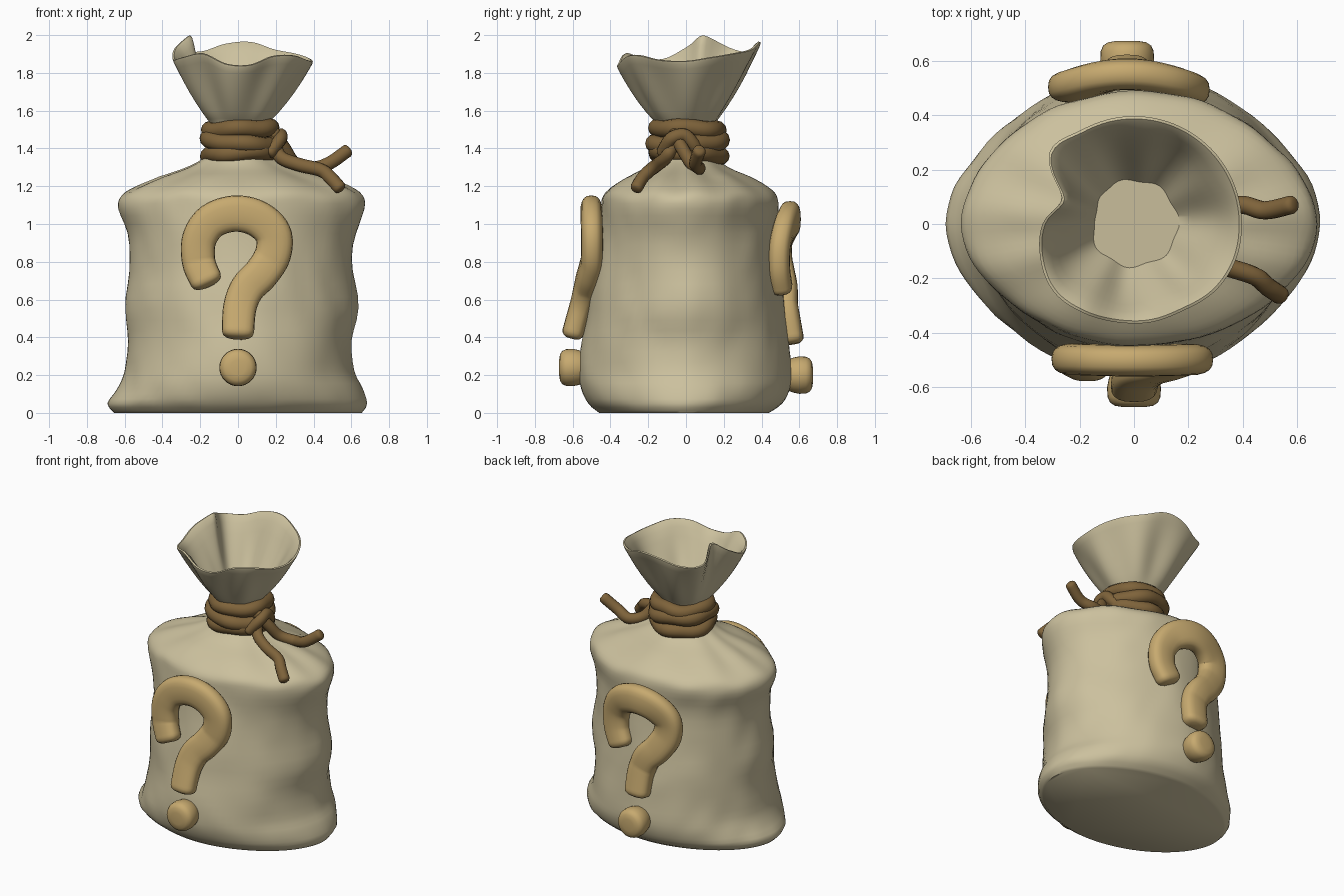
import bpy, bmesh, math
from mathutils import Vector, noise

if "Cube" in bpy.data.objects:
    bpy.data.objects.remove(bpy.data.objects["Cube"])


def material(name, col):
    m = bpy.data.materials.new(name)
    m.diffuse_color = (*col, 1)
    m.use_nodes = True
    m.node_tree.nodes["Principled BSDF"].inputs["Base Color"].default_value = m.diffuse_color
    return m


CLOTH = material("pale_canvas", (0.60, 0.53, 0.34))
ROPE = material("brown_rope", (0.21, 0.125, 0.043))
FELT = material("golden_felt", (0.57, 0.40, 0.16))


def loft(name, rings, mat, closed=False, angle=50):
    """Skin a list of equal-length rings; cap the ends unless closed."""
    bm = bmesh.new()
    vs = [[bm.verts.new(p) for p in r] for r in rings]
    n = len(vs[0])
    pairs = list(zip(vs, vs[1:])) + ([(vs[-1], vs[0])] if closed else [])
    for a, b in pairs:
        for i in range(n):
            j = (i + 1) % n
            bm.faces.new((a[i], a[j], b[j], b[i]))
    if not closed:
        bm.faces.new(vs[0])
        bm.faces.new(vs[-1])
    bmesh.ops.recalc_face_normals(bm, faces=bm.faces)
    me = bpy.data.meshes.new(name)
    bm.to_mesh(me)
    bm.free()
    me.materials.append(mat)
    ob = bpy.data.objects.new(name, me)
    bpy.context.collection.objects.link(ob)
    bpy.ops.object.select_all(action='DESELECT')
    ob.select_set(True)
    bpy.context.view_layer.objects.active = ob
    bpy.ops.object.shade_smooth_by_angle(angle=math.radians(angle))
    return ob


def spline(pts, steps=6, closed=False):
    """Catmull-Rom curve through points of any dimension."""
    n = len(pts)
    get = (lambda i: pts[i % n]) if closed else (lambda i: pts[max(0, min(n - 1, i))])
    out = []
    for i in range(n if closed else n - 1):
        for k in range(steps):
            t = k / steps
            out.append(tuple(0.5 * (2 * b + (c - a) * t + (2 * a - 5 * b + 4 * c - d) * t * t
                                    + (3 * b - a - 3 * c + d) * t ** 3)
                             for a, b, c, d in zip(get(i - 1), get(i), get(i + 1), get(i + 2))))
    return out if closed else out + [tuple(pts[-1])]


def sweep(name, pts, w, d, mat, side, closed=False, power=1.0, m=16):
    """Rounded section swept along pts; 'side' is the depth direction."""
    pts = [Vector(p) for p in pts]
    n = len(pts)
    rings = []

    def ring(i, s, shift):
        a, b = (pts[i - 1], pts[(i + 1) % n]) if closed else (pts[max(i - 1, 0)], pts[min(i + 1, n - 1)])
        t = (b - a).normalized()
        u = t.cross(side).normalized()
        v = u.cross(t)
        sg = lambda x: math.copysign(abs(x) ** power, x)
        c = pts[i] + t * shift
        wi = w(i / (n - 1)) if callable(w) else w
        return [c + u * wi * s * sg(math.cos(k * math.tau / m)) + v * d * s * sg(math.sin(k * math.tau / m))
                for k in range(m)]

    ends = [(1, 0), (0.93, 0.3), (0.75, 0.5), (0.5, 0.62)]
    if not closed:
        rings += [ring(0, s, -k * d) for s, k in ends[:0:-1]]
    rings += [ring(i, 1, 0) for i in range(n)]
    if not closed:
        rings += [ring(n - 1, s, k * d) for s, k in ends[1:]]
    return loft(name, rings, mat, closed)


# --- sack: body profile, gathered neck, flared wavy mouth, inner lining ---
N = 90
# z, left x, right x, front y, back y
BODY = [(0.0, .655, .655, .46, .44), (.05, .69, .685, .52, .51), (.13, .64, .66, .56, .55),
        (.22, .60, .615, .572, .56), (.38, .585, .605, .55, .545), (.55, .59, .63, .52, .52),
        (.75, .575, .61, .485, .495), (.95, .59, .62, .465, .48), (1.08, .635, .675, .455, .49),
        (1.15, .62, .665, .445, .475), (1.20, .54, .59, .40, .42), (1.25, .41, .46, .32, .33),
        (1.30, .27, .30, .22, .22), (1.36, .17, .18, .16, .16), (1.44, .14, .15, .14, .14),
        (1.52, .14, .145, .135, .145)]
RIM = spline([(.40, 1.86), (.40, 1.88), (.40, 1.90), (.40, 1.92), (.40, 1.96), (.40, 1.95),
              (.40, 1.91), (.41, 1.92), (.285, 1.995), (.34, 1.93), (.37, 1.87), (.39, 1.88),
              (.38, 1.90), (.37, 1.845), (.37, 1.84), (.37, 1.885), (.39, 1.89), (.40, 1.865)], N // 18, True)


def mouth_ring(t, inset=0.0, drop=0.0):
    out = []
    for i, (r, z) in enumerate(RIM):
        a = i * math.tau / N
        q = .14 + (r - .14) * t ** .85 - inset
        q += .012 * math.sin(7 * a + 1) * 4 * t * (1 - t)
        out.append((q * math.cos(a), q * math.sin(a), 1.52 + (z - 1.52) * t - drop))
    return out


rings = []
for z, xl, xr, yf, yb in spline(BODY, 3):
    ring = []
    pleat = max(0, 1 - abs(z - 1.25) / .12)
    for i in range(N):
        a = i * math.tau / N
        c, s = math.cos(a), math.sin(a)
        # slightly pinched side seams
        k = (abs(c) ** 1.85 + abs(s) ** 1.85) ** (-1 / 1.85)
        x, y = k * c * (xr if c > 0 else xl), k * s * (yb if s > 0 else yf)
        f = 1 + .04 * pleat * math.sin(9 * a + 1.5 * math.sin(2 * a))
        if .03 < z < 1.25:
            f += .025 * noise.noise((x * 3, y * 3, z * 4)) * min(1, z * 4)
            f += .012 * noise.noise((x * 7, y * 7, z * 6 + x * 4))
        ring.append((x * f, y * f, max(z, 0)))
    rings.append(ring)
rings += [mouth_ring(t) for t in (.1, .22, .36, .5, .64, .78, .88, .96)]
rings += [mouth_ring(1, .004), mouth_ring(1, .014, -.004), mouth_ring(1, .026, .006)]
rings += [mouth_ring(t, .03) for t in (.9, .75, .6, .45, .3, .15)]
loft("sack", rings, CLOTH)

# --- rope wound round the neck ---
Z = Vector((0, 0, 1))
for j, (z, r, tx, ty) in enumerate([(1.37, .168, .05, -.06), (1.435, .176, -.09, .06), (1.50, .160, .04, -.03)]):
    pts = []
    for i in range(40):
        a = i * math.tau / 40
        c, s = math.cos(a), math.sin(a)
        q = r + .006 * math.sin(5 * a + j * 2)
        pts.append((.015 + q * c, .01 + q * s, z + q * (tx * c + ty * s) + .005 * math.sin(4 * a + j)))
    sweep("rope_coil_%d" % (j + 1), pts, .047, .047, ROPE, Z, closed=True, m=12)

# --- knot and loose rope ends ---
X = Vector((1, .1, .2))
ENDS = {
    "rope_knot": [(.17, -.12, 1.38), (.225, -.08, 1.45), (.225, -.01, 1.47), (.215, .04, 1.42), (.18, .07, 1.37)],
    "rope_end_front": [(.19, -.05, 1.46), (.22, -.10, 1.36), (.32, -.15, 1.315), (.44, -.19, 1.285), (.49, -.23, 1.245), (.535, -.26, 1.195)],
    "rope_end_back": [(.19, -.06, 1.48), (.245, -.02, 1.40), (.30, .03, 1.32), (.39, .07, 1.295), (.48, .05, 1.32), (.575, .07, 1.385)],
}
for name, p in ENDS.items():
    side = X if name == "rope_knot" else Vector((-.3, 1, .1))
    sweep(name, spline(p), .036, .034, ROPE, side, m=12)

# --- raised hook and dot ornament on front and back ---
HOOK = spline([(-.17, .705), (-.208, .80), (-.205, .92), (-.14, 1.015), (-.02, 1.055), (.10, 1.03), (.185, .95),
               (.185, .84), (.125, .74), (.05, .66), (.01, .56), (0, .43)])
width = lambda t: .085 + .012 * math.sin(t * math.pi)
# depth from centre by height, sampled linearly
FRONT = [(.40, .605), (.60, .55), (.80, .505), (.95, .505), (1.1, .50)]
BACK = [(.40, .57), (.60, .535), (.80, .545), (.95, .55), (1.1, .55)]


def depth(table, z):
    for (a, u), (b, v) in zip(table, table[1:]):
        if z <= b:
            return u + (v - u) * max(0, (z - a) / (b - a))
    return table[-1][1]


for label, sgn, dx, dz, bend, table in (("front", -1, 0, 0, .2, FRONT), ("back", 1, -.025, -.03, 1.2, BACK)):
    pts = [(-sgn * x + dx, sgn * (depth(table, z) - bend * x * x), z + dz) for x, z in HOOK]
    sweep(label + "_hook", pts, width, .058, FELT, Vector((0, 1, 0)), power=.75, m=20)
    zc = .24 if sgn < 0 else .20
    rings = [[(dx + r * math.cos(k * math.tau / 32), sgn * y, zc + r * math.sin(k * math.tau / 32))
              for k in range(32)]
             for y, r in ((.53, .08), (.57, .093), (.60, .099), (.635, .097), (.655, .088), (.667, .07), (.672, .04))]
    loft(label + "_dot", rings, FELT)
